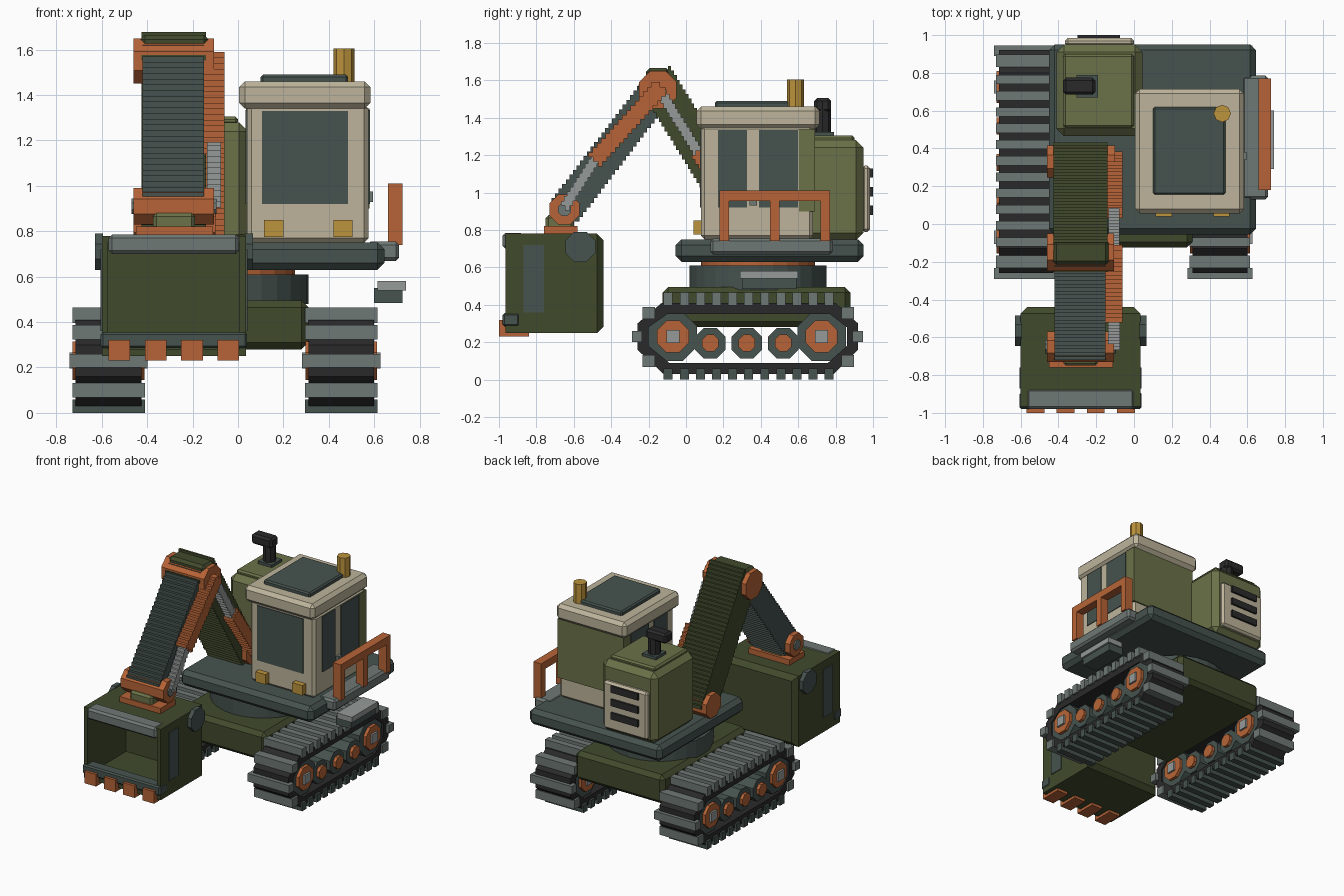
import bpy, bmesh, math
from mathutils import Matrix

if "Cube" in bpy.data.objects:
    bpy.data.objects.remove(bpy.data.objects["Cube"])

STEP = 0.025   # size of one stair step


def material(name, hexa):
    lin = []
    for i in (0, 2, 4):
        c = int(hexa[i:i + 2], 16) / 255
        lin.append(c / 12.92 if c < 0.04045 else ((c + 0.055) / 1.055) ** 2.4)
    m = bpy.data.materials.new(name)
    m.use_nodes = True
    m.diffuse_color = (*lin, 1)
    m.node_tree.nodes["Principled BSDF"].inputs["Base Color"].default_value = (*lin, 1)
    return m


TEAL = material("dark teal", "46534F")
GREY = material("steel grey", "6E7875")
SILVER = material("light silver", "959B98")
ORANGE = material("burnt orange", "B76437")
OLIVE = material("dark olive", "414A2C")
MOSS = material("light olive", "6B7148")
CREAM = material("cream", "BDB49B")
AMBER = material("amber", "BC933C")
BLACK = material("rubber black", "2A2A2B")


def finish(name, bm, mat, bevel=0):
    bmesh.ops.recalc_face_normals(bm, faces=bm.faces)
    me = bpy.data.meshes.new(name)
    bm.to_mesh(me)
    bm.free()
    me.materials.append(mat)
    ob = bpy.data.objects.new(name, me)
    bpy.context.collection.objects.link(ob)
    if bevel:
        mod = ob.modifiers.new("chamfer", 'BEVEL')
        mod.width = bevel
        mod.segments = 1
    return ob


def add_box(bm, x0, x1, y0, y1, z0, z1):
    m = Matrix.Translation(((x0 + x1) / 2, (y0 + y1) / 2, (z0 + z1) / 2)) @ \
        Matrix.Diagonal((x1 - x0, y1 - y0, z1 - z0, 1))
    bmesh.ops.create_cube(bm, size=1, matrix=m)


def boxes(name, mat, dims, bevel=0):
    bm = bmesh.new()
    for d in dims:
        add_box(bm, *d)
    return finish(name, bm, mat, bevel)


def box(name, mat, x0, x1, y0, y1, z0, z1, bevel=0):
    return boxes(name, mat, [(x0, x1, y0, y1, z0, z1)], bevel)


def disc(name, mat, x0, x1, y, z, r, sides=8):
    """Cylinder lying along x."""
    bm = bmesh.new()
    m = Matrix.Translation(((x0 + x1) / 2, y, z)) @ Matrix.Rotation(math.pi / 2, 4, 'Y') \
        @ Matrix.Rotation(math.pi / sides, 4, 'Z')
    r /= math.cos(math.pi / sides)
    bmesh.ops.create_cone(bm, cap_ends=True, segments=sides, radius1=r, radius2=r,
                          depth=x1 - x0, matrix=m)
    return finish(name, bm, mat)


def post(name, mat, x, y, z0, z1, r, sides=8):
    """Upright cylinder."""
    bm = bmesh.new()
    bmesh.ops.create_cone(bm, cap_ends=True, segments=sides, radius1=r, radius2=r, depth=z1 - z0,
                          matrix=Matrix.Translation((x, y, (z0 + z1) / 2)))
    return finish(name, bm, mat)


def stepped_bar(name, mat, p, q, half, x0, x1):
    """Slanted bar in the yz plane with a staircase outline, extruded along x."""
    dy, dz = q[0] - p[0], q[1] - p[1]
    n = math.hypot(dy, dz)
    ny, nz = -dz / n * half, dy / n * half
    pts = [(p[0] + ny, p[1] + nz), (q[0] + ny, q[1] + nz),
           (q[0] - ny, q[1] - nz), (p[0] - ny, p[1] - nz)]
    z = min(a[1] for a in pts)
    top = max(a[1] for a in pts)
    left, right = [], []
    while z + STEP / 2 < top:
        zc = z + STEP / 2
        ys = []
        for (ya, za), (yb, zb) in zip(pts, pts[1:] + pts[:1]):
            if (za - zc) * (zb - zc) < 0:
                ys.append(ya + (yb - ya) * (zc - za) / (zb - za))
        left += [(min(ys), z), (min(ys), z + STEP)]
        right += [(max(ys), z), (max(ys), z + STEP)]
        z += STEP
    bm = bmesh.new()
    face = bm.faces.new([bm.verts.new((x0, a, b)) for a, b in left + right[::-1]])
    ext = bmesh.ops.extrude_face_region(bm, geom=[face])
    bmesh.ops.translate(bm, vec=(x1 - x0, 0, 0),
                        verts=[g for g in ext["geom"] if isinstance(g, bmesh.types.BMVert)])
    return finish(name, bm, mat)


# Crawler tracks
OUTER = [(-.13, .41), (.80, .41), (.92, .30), (.92, .16), (.79, .03), (-.12, .03), (-.26, .16), (-.26, .30)]
INNER = [(-.10, .35), (.77, .35), (.86, .28), (.86, .18), (.76, .09), (-.09, .09), (-.20, .18), (-.20, .28)]
for side, cx in (("right", -.57), ("left", .455)):
    bm = bmesh.new()
    rings = [[bm.verts.new((cx + s * .145, y, z)) for y, z in loop]
             for s, loop in ((-1, OUTER), (1, OUTER), (1, INNER), (-1, INNER))]
    for a, b in zip(rings, rings[1:] + rings[:1]):
        for i in range(8):
            j = (i + 1) % 8
            bm.faces.new((a[i], a[j], b[j], b[i]))
    finish(side + "_track_belt", bm, BLACK)
    xa, xb = cx - .16, cx + .16
    row = [-.095 + .086 * i for i in range(11)]
    boxes(side + "_upper_pads", GREY, [(xa, xb, y - .024, y + .024, .395, .465) for y in row])
    boxes(side + "_lower_pads", TEAL, [(xa, xb, y - .024, y + .024, 0, .06) for y in row])
    boxes(side + "_end_pads", GREY,
          [(xa, xb, y - .033, y + .033, z - .032, z + .032)
           for y in (-.2, .865) for z in (.355, .1)]
          + [(cx - .172, cx + .172, y - .028, y + .028, .2, .26) for y in (-.262, .918)])
    # Sprockets and rollers
    for i, y in enumerate((-.07, .725)):
        disc(f"{side}_sprocket_rim_{i}", TEAL, cx - .135, cx + .135, y, .23, .13)
        disc(f"{side}_sprocket_{i}", ORANGE, cx - .158, cx + .158, y, .23, .085)
        box(f"{side}_sprocket_hub_{i}", SILVER, cx - .172, cx + .172, y - .035, y + .035, .195, .265)
    for i, y in enumerate((.13, .325, .52)):
        disc(f"{side}_roller_{i}", TEAL, cx - .135, cx + .135, y, .195, .082)
        disc(f"{side}_roller_cap_{i}", ORANGE, cx - .158, cx + .158, y, .195, .045)

# Undercarriage and turntable
box("chassis", OLIVE, -.425, .31, -.125, .88, .28, .495, .03)
post("turntable", TEAL, -.055, .385, .48, .61, .365, 28)
post("turntable_ring", ORANGE, -.055, .385, .60, .64, .305, 24)

# Deck, walkway, step and handrail
box("deck", TEAL, -.45, .645, -.055, .95, .63, .75, .03)
box("walkway", GREY, .57, .71, .13, .785, .67, .755, .015)
box("step_bracket", TEAL, .60, .725, .30, .59, .485, .55)
box("step_plate", SILVER, .615, .74, .29, .60, .54, .58)
boxes("handrail", ORANGE, [(.66, .725, .18, .77, .955, 1.01)]
      + [(.66, .725, y, y + .05, .74, .96) for y in (.18, .45, .72)])

# Cab
box("cab_body", CREAM, .04, .575, .08, .68, .75, 1.36, .02)
box("cab_rear_panel", MOSS, .035, .58, .605, .69, .9, 1.34)
box("cab_roof", CREAM, .005, .583, .055, .715, 1.34, 1.46, .025)
box("roof_hatch", TEAL, .10, .485, .155, .62, 1.45, 1.49, .01)
box("windscreen", TEAL, .105, .485, .074, .082, .92, 1.33)
for side, x in (("right", .034), ("left", .573)):
    boxes(side + "_cab_windows", TEAL, [(x, x + .008, a, b, .92, 1.335)
                                        for a, b in ((.17, .325), (.39, .60))])
box("door_handle", GREY, .57, .595, .34, .38, .93, .975)
boxes("headlamps", AMBER, [(x, x + .085, .04, .085, .775, .85) for x in (.115, .42)])
post("beacon", AMBER, .467, .585, 1.45, 1.605, .046)

# Engine housing, grille and exhaust
box("engine_housing", MOSS, -.41, .045, .465, .95, .745, 1.28, .04)
box("engine_hood", MOSS, -.375, .0, .51, .90, 1.27, 1.305, .012)
box("grille", CREAM, -.365, .0, .94, .985, .79, 1.145, .015)
boxes("grille_slats", BLACK, [(-.30, -.075, .97, 1.0, z, z + .05) for z in (.88, .98, 1.08)])
box("exhaust_base", TEAL, -.305, -.19, .67, .79, 1.29, 1.325)
post("exhaust_stack", BLACK, -.25, .73, 1.3, 1.49, .046)
box("exhaust_outlet", BLACK, -.375, -.205, .685, .775, 1.43, 1.505, .015)

# Boom and its ram
stepped_bar("boom", OLIVE, (.35, .78), (-.17, 1.62), .10, -.425, -.14)
disc("boom_foot_pin", ORANGE, -.46, -.10, .33, .83, .085)
stepped_bar("boom_ram", ORANGE, (.36, .80), (.06, 1.22), .042, -.15, -.06)
stepped_bar("boom_ram_rod", SILVER, (.08, 1.19), (-.13, 1.53), .027, -.135, -.078)

# Elbow
disc("elbow_pin", ORANGE, -.46, -.105, -.15, 1.55, .10)
box("elbow_cap", OLIVE, -.43, -.13, -.215, -.085, 1.58, 1.665, .02)

# Stick and its ram
stepped_bar("stick", TEAL, (-.65, .90), (-.14, 1.57), .09, -.42, -.15)
stepped_bar("stick_ram", ORANGE, (-.49, 1.17), (-.13, 1.57), .045, -.15, -.06)
stepped_bar("stick_ram_rod", SILVER, (-.65, .92), (-.47, 1.20), .027, -.137, -.075)
disc("stick_end_pin", ORANGE, -.46, -.105, -.65, .91, .08)
disc("stick_end_pin_cap", GREY, -.47, -.095, -.65, .91, .035)

# Bucket: open-fronted shell with lips, cheeks and teeth
bm = bmesh.new()
add_box(bm, -.60, .035, -.965, -.44, .25, .78)
bmesh.ops.bevel(bm, geom=[e for e in bm.edges if all(v.co.y > -.5 for v in e.verts)],
                offset=.035, segments=1, affect='EDGES')
bm.faces.ensure_lookup_table()
front = min(bm.faces, key=lambda f: f.calc_center_median().y)
bmesh.ops.inset_region(bm, faces=[front], thickness=.04)
ext = bmesh.ops.extrude_face_region(bm, geom=[front])
bmesh.ops.translate(bm, vec=(0, .46, 0),
                    verts=[g for g in ext["geom"] if isinstance(g, bmesh.types.BMVert)])
if front.is_valid:
    bm.faces.remove(front)
finish("bucket", bm, OLIVE)
box("bucket_top_lip", GREY, -.57, .005, -.98, -.87, .70, .785, .015)
box("bucket_bottom_lip", TEAL, -.605, .04, -.98, -.89, .285, .355, .01)
boxes("bucket_teeth", ORANGE, [(x, x + .095, -1.0, -.84, .23, .275) for x in (-.57, -.41, -.25, -.09)]
      + [(x, x + .095, -1.0, -.95, .27, .32) for x in (-.57, -.41, -.25, -.09)])
boxes("bucket_side_panels", TEAL, [(x, x + .008, -.87, -.76, .36, .72) for x in (-.606, .033)])
for side, x in (("right", -.63), ("left", .03)):
    disc(side + "_bucket_boss", TEAL, x, x + .035, -.565, .71, .08)
box("bucket_bracket", ORANGE, -.45, -.11, -.76, -.58, .775, .82)
box("bucket_link", MOSS, -.375, -.19, -.75, -.60, .80, .88, .015)
